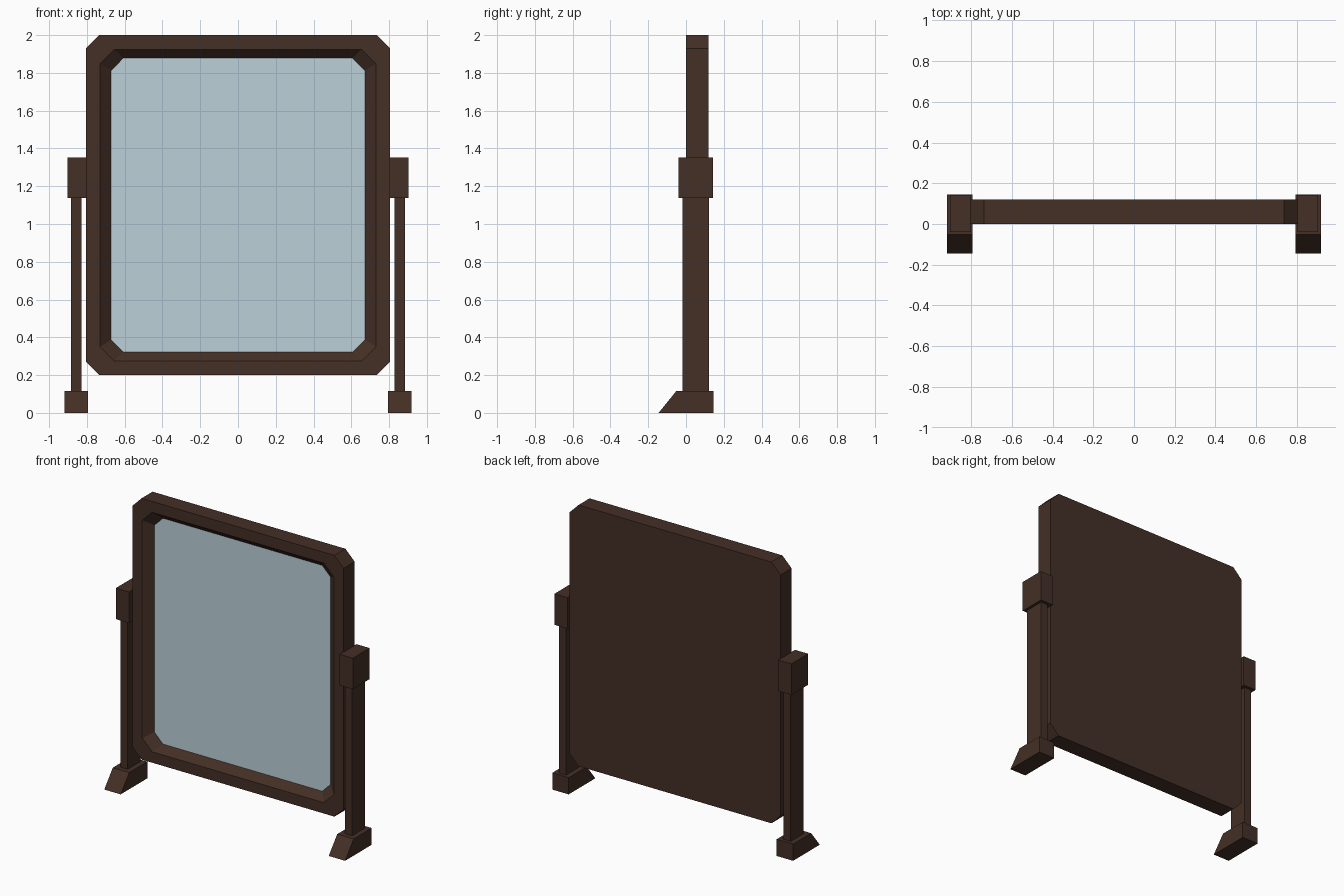
import bpy, bmesh

if "Cube" in bpy.data.objects:
    bpy.data.objects.remove(bpy.data.objects["Cube"])


def material(name, rgb):
    m = bpy.data.materials.new(name)
    m.diffuse_color = (*rgb, 1)
    m.use_nodes = True
    m.node_tree.nodes["Principled BSDF"].inputs["Base Color"].default_value = m.diffuse_color
    return m


wood = material("dark brown wood", (0.058, 0.029, 0.019))
glass = material("pale blue glass", (0.50, 0.63, 0.69))


def finish(bm, name, mat):
    bmesh.ops.recalc_face_normals(bm, faces=bm.faces)
    me = bpy.data.meshes.new(name)
    bm.to_mesh(me)
    bm.free()
    me.materials.append(mat)
    ob = bpy.data.objects.new(name, me)
    bpy.context.collection.objects.link(ob)
    return ob


def octagon(bm, w, z0, z1, c, y):
    """Rectangle with chamfered corners, facing -y."""
    pts = [(-w + c, z0), (w - c, z0), (w, z0 + c), (w, z1 - c),
           (w - c, z1), (-w + c, z1), (-w, z1 - c), (-w, z0 + c)]
    return [bm.verts.new((x, y, z)) for x, z in pts]


def prism(name, profile, x0, x1, mat):
    """Extrude a (y, z) profile along x."""
    bm = bmesh.new()
    a = [bm.verts.new((x0, y, z)) for y, z in profile]
    b = [bm.verts.new((x1, y, z)) for y, z in profile]
    bm.faces.new(a)
    bm.faces.new(b[::-1])
    n = len(a)
    for i in range(n):
        bm.faces.new((a[i], b[i], b[(i + 1) % n], a[(i + 1) % n]))
    return finish(bm, name, mat)


def rect(y0, y1, z0, z1):
    return [(y0, z0), (y1, z0), (y1, z1), (y0, z1)]


# Frame: back panel, outer rim, front border and sloped inner bevel
GLASS_Y = 0.05
bm = bmesh.new()
rings = [octagon(bm, 0.805, 0.20, 2.0, 0.07, 0.12),
         octagon(bm, 0.805, 0.20, 2.0, 0.07, 0.0),
         octagon(bm, 0.73, 0.275, 1.925, 0.075, 0.0),
         octagon(bm, 0.672, 0.322, 1.878, 0.065, GLASS_Y)]
bm.faces.new(rings[0])
for a, b in zip(rings, rings[1:]):
    for i in range(8):
        j = (i + 1) % 8
        bm.faces.new((a[i], a[j], b[j], b[i]))
finish(bm, "mirror_frame", wood)

# Mirror glass
bm = bmesh.new()
bm.faces.new(octagon(bm, 0.672, 0.322, 1.878, 0.065, GLASS_Y))
pane = finish(bm, "mirror_glass", glass)
if pane.data.polygons[0].normal.y > 0:
    pane.data.flip_normals()

# Stand on each side: foot, post and pivot block
foot = [(-0.145, 0), (0.145, 0), (0.145, 0.115), (-0.052, 0.115)]
for side, s in (("left", -1), ("right", 1)):
    prism(side + "_foot", foot, s * 0.793, s * 0.918, wood)
    prism(side + "_post", rect(-0.018, 0.122, 0.115, 1.14), s * 0.829, s * 0.883, wood)
    prism(side + "_pivot_block", rect(-0.04, 0.143, 1.138, 1.352), s * 0.803, s * 0.903, wood)
